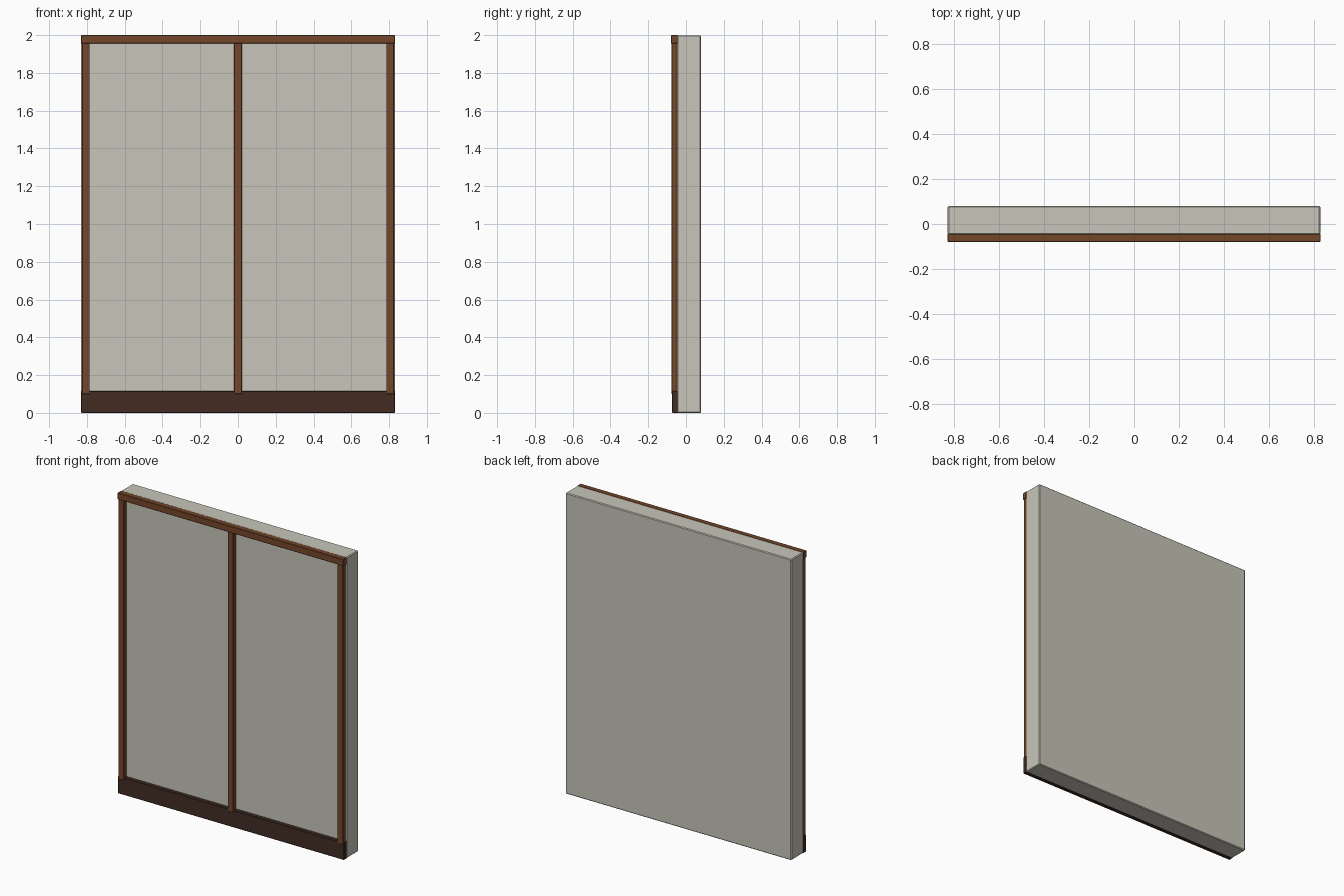
import bpy, bmesh
from mathutils import Vector

if "Cube" in bpy.data.objects:
    bpy.data.objects.remove(bpy.data.objects["Cube"])


def material(name, rgb):
    m = bpy.data.materials.new(name)
    m.diffuse_color = (*rgb, 1)
    m.use_nodes = True
    m.node_tree.nodes["Principled BSDF"].inputs["Base Color"].default_value = m.diffuse_color
    return m


PLASTER = material("warm grey plaster", (0.578, 0.565, 0.491))
WOOD = material("brown wood", (0.178, 0.063, 0.024))
DARK = material("dark brown wood", (0.054, 0.025, 0.017))


def box(name, lo, hi, mat, bevel):
    """Box between two corners with a small chamfer on every edge."""
    lo, hi = Vector(lo), Vector(hi)
    bm = bmesh.new()
    bmesh.ops.create_cube(bm, size=1)
    for v in bm.verts:
        v.co = (lo + hi) / 2 + v.co * (hi - lo)
    bmesh.ops.bevel(bm, geom=bm.edges[:], offset=bevel, segments=1,
                    affect='EDGES', profile=0.5)
    me = bpy.data.meshes.new(name)
    bm.to_mesh(me)
    bm.free()
    me.materials.append(mat)
    ob = bpy.data.objects.new(name, me)
    bpy.context.collection.objects.link(ob)
    return ob


# Plaster wall slab
box("wall_panel", (-0.83, -0.048, 0), (0.83, 0.08, 1.999), PLASTER, 0.005)

# Dark skirting and wooden top rail across the front
box("skirting_board", (-0.831, -0.074, 0), (0.831, -0.043, 0.115), DARK, 0.003)
box("top_rail", (-0.831, -0.08, 1.955), (0.831, -0.043, 2.0), WOOD, 0.003)

# Three upright battens, overlapping the skirting slightly
for side, x in (("left", -0.805), ("middle", 0), ("right", 0.805)):
    box(side + "_batten", (x - 0.02, -0.077, 0.10), (x + 0.02, -0.044, 1.96),
        WOOD, 0.002)
